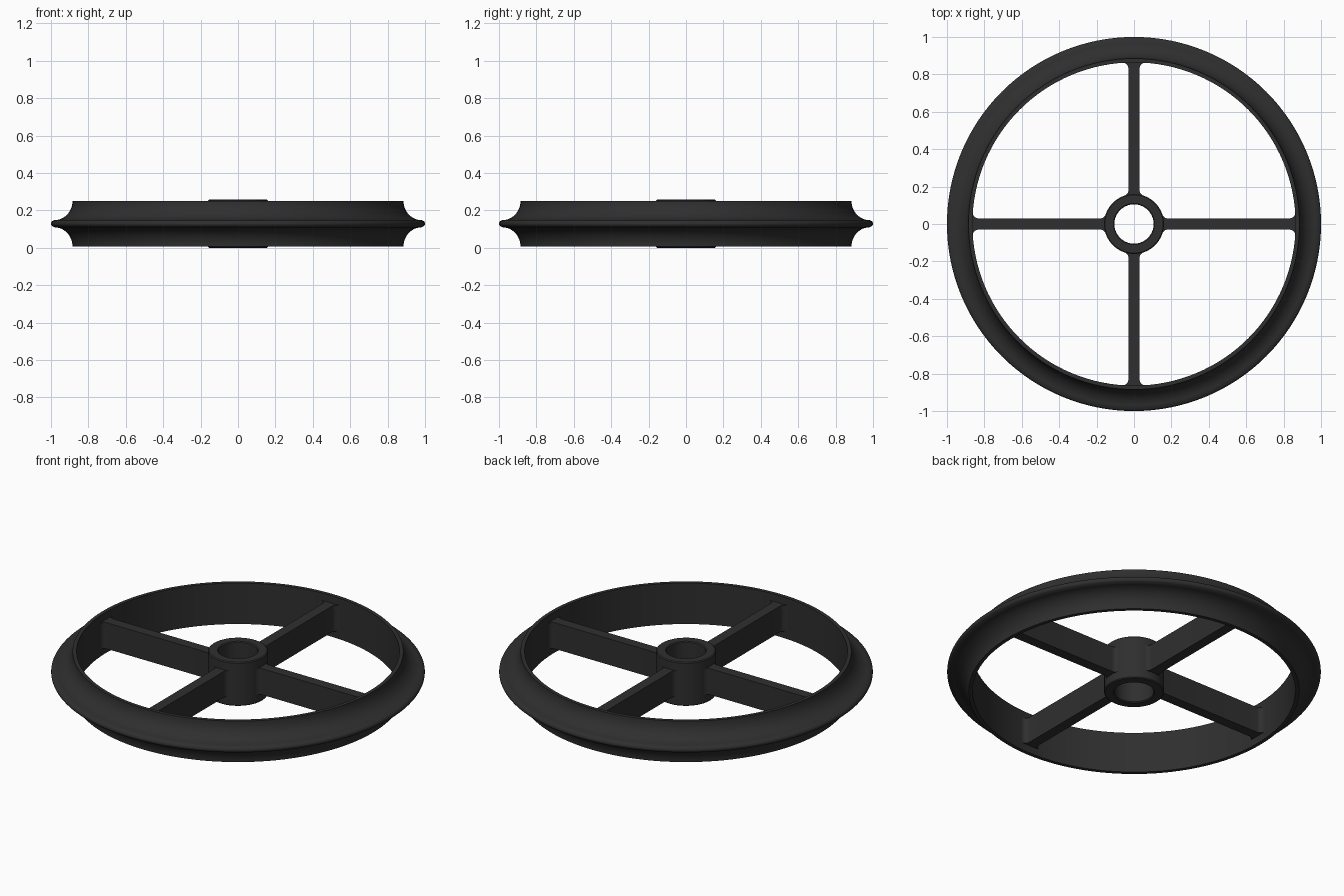
import bpy, bmesh, math

if "Cube" in bpy.data.objects:
    bpy.data.objects.remove(bpy.data.objects["Cube"])

ZC = 0.129          # mid height of the wheel
RIM_IN, HUB_OUT = 0.864, 0.16
black = bpy.data.materials.new("charcoal black")
black.diffuse_color = (0.028, 0.028, 0.028, 1)
black.use_nodes = True
black.node_tree.nodes["Principled BSDF"].inputs["Base Color"].default_value = black.diffuse_color


def finish(name, bm, angle=35):
    bmesh.ops.recalc_face_normals(bm, faces=bm.faces)
    me = bpy.data.meshes.new(name)
    bm.to_mesh(me)
    bm.free()
    me.materials.append(black)
    ob = bpy.data.objects.new(name, me)
    bpy.context.collection.objects.link(ob)
    bpy.ops.object.select_all(action='DESELECT')
    ob.select_set(True)
    bpy.context.view_layer.objects.active = ob
    bpy.ops.object.shade_smooth_by_angle(angle=math.radians(angle))
    return ob


def lathe(name, profile, n=128):
    """Spin a closed (radius, z) profile around the z axis."""
    bm = bmesh.new()
    rings = []
    for i in range(n):
        a = 2 * math.pi * i / n
        rings.append([bm.verts.new((r * math.cos(a), r * math.sin(a), z)) for r, z in profile])
    m = len(profile)
    for i in range(n):
        p, q = rings[i], rings[(i + 1) % n]
        for j in range(m):
            k = (j + 1) % m
            bm.faces.new((p[j], q[j], q[k], p[k]))
    return finish(name, bm)


def arc(cx, cy, rx, ry, a0, a1, n):
    return [(cx + rx * math.cos(math.radians(a0 + (a1 - a0) * i / n)),
             cy + ry * math.sin(math.radians(a0 + (a1 - a0) * i / n))) for i in range(n + 1)]


# rim: thin inner band with concave flanks meeting in a rounded outer lip
upper = [(RIM_IN, 0.121), (0.885, 0.121)]
upper += arc(0.982, 0.121, 0.097, 0.102, 180, 270, 12)[1:]
upper += arc(0.982, 0, 0.018, 0.017, 80, 0, 5)
lower = [(r, -z) for r, z in reversed(upper[:-1])]
lathe("rim", [(r, z + ZC) for r, z in upper + lower])

# hub: bored tube with softened edges
b = 0.005
half = [(0.105, ZC - b), (0.105 + b, ZC), (HUB_OUT - b, ZC), (HUB_OUT, ZC - b)]
lathe("hub", [(r, z + ZC) for r, z in half + [(r, -z) for r, z in reversed(half)]], 64)

# spokes: flat bars flaring into the hub and rim with fillets
W, F = 0.03, 0.03
hx = math.sqrt((HUB_OUT + F) ** 2 - (W + F) ** 2)
rx = math.sqrt((RIM_IN - F) ** 2 - (W + F) ** 2)
ha = math.degrees(math.atan2(W + F, hx))
ra = math.degrees(math.atan2(W + F, rx))
side = [(0.135, 0.05)]
side += arc(hx, W + F, F, F, -180 + ha, -90, 6)
side += arc(rx, W + F, F, F, -90, ra, 6)
side += [(0.872, 0.062)]
outline = side + [(x, -y) for x, y in reversed(side)]
for i, label in enumerate(("right", "back", "left", "front")):
    bm = bmesh.new()
    face = bm.faces.new([bm.verts.new((x, y, 0.052)) for x, y in outline])
    ext = bmesh.ops.extrude_face_region(bm, geom=[face])
    bmesh.ops.translate(bm, vec=(0, 0, 0.154),
                        verts=[v for v in ext["geom"] if isinstance(v, bmesh.types.BMVert)])
    ob = finish("spoke_" + label, bm)
    ob.rotation_euler.z = i * math.pi / 2
